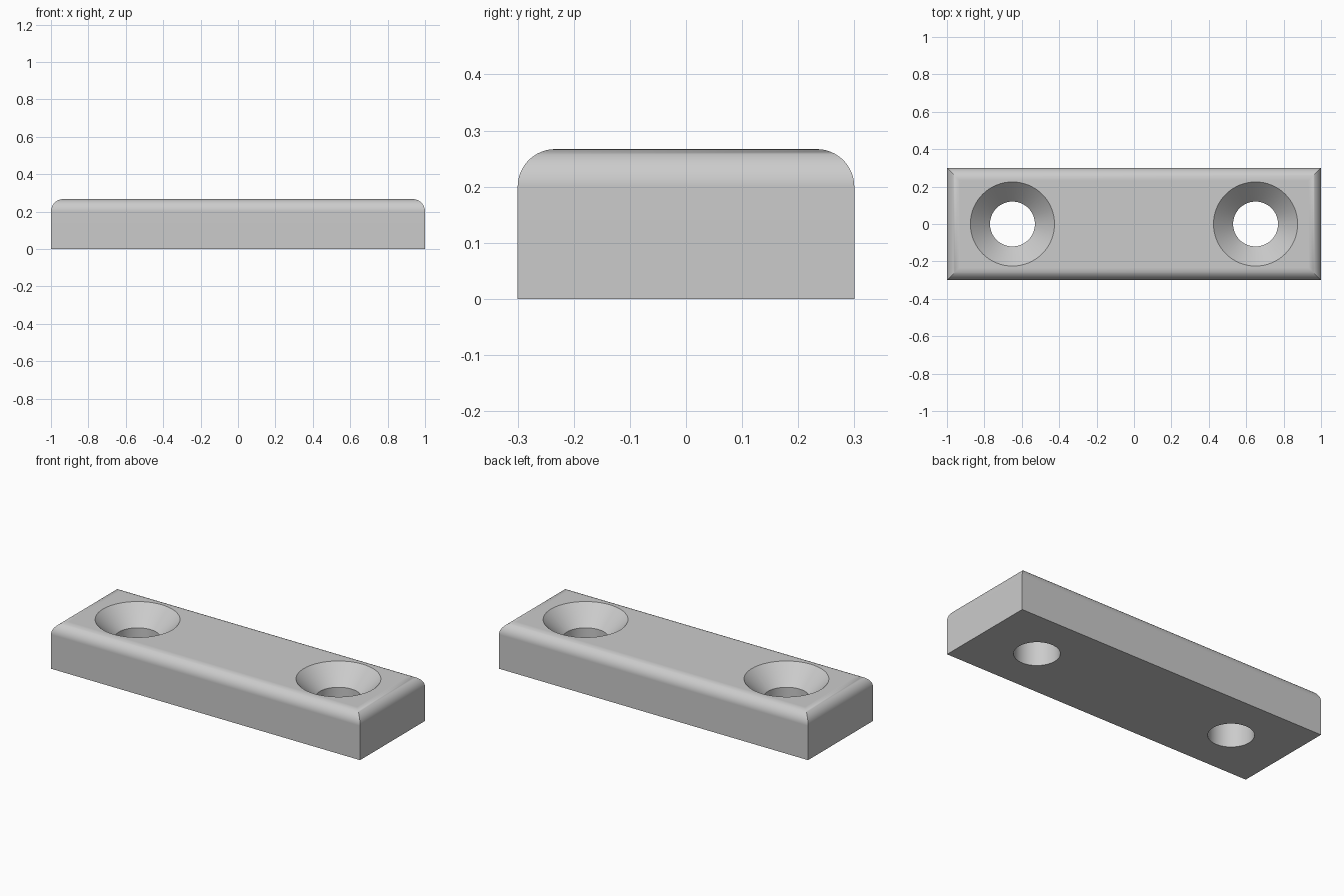
import bpy, bmesh
from math import sin, cos, pi

cube = bpy.data.objects.get("Cube")
if cube:
    bpy.data.objects.remove(cube, do_unlink=True)

HALF_X, HALF_Y, HEIGHT, FILLET = 1.0, 0.3, 0.267, 0.067
HOLE_X, HOLE_R, SINK_R = 0.65, 0.12, 0.225
ARC_STEPS, HOLE_SIDES = 12, 64

grey = bpy.data.materials.new("light grey")
grey.use_nodes = True
colour = (0.6, 0.6, 0.6, 1)
grey.diffuse_color = colour
grey.node_tree.nodes["Principled BSDF"].inputs["Base Color"].default_value = colour


def loft(name, rings):
    """Closed solid through a stack of matching rings of points."""
    bm = bmesh.new()
    loops = [[bm.verts.new(p) for p in ring] for ring in rings]
    n = len(loops[0])
    for low, high in zip(loops, loops[1:]):
        for i in range(n):
            j = (i + 1) % n
            bm.faces.new((low[i], low[j], high[j], high[i]))
    bm.faces.new(loops[0][::-1])
    bm.faces.new(loops[-1])
    mesh = bpy.data.meshes.new(name)
    bm.to_mesh(mesh)
    bm.free()
    mesh.materials.append(grey)
    obj = bpy.data.objects.new(name, mesh)
    bpy.context.collection.objects.link(obj)
    return obj


def rectangle(inset, z):
    x, y = HALF_X - inset, HALF_Y - inset
    return [(-x, -y, z), (x, -y, z), (x, y, z), (-x, y, z)]


def circle(cx, r, z):
    steps = [2 * pi * i / HOLE_SIDES for i in range(HOLE_SIDES)]
    return [(cx + r * cos(a), r * sin(a), z) for a in steps]


# Plate with rounded top edges that meet in mitred corners
rings = [rectangle(0, 0)]
for i in range(ARC_STEPS + 1):
    a = pi / 2 * i / ARC_STEPS
    rings.append(rectangle(FILLET * (1 - cos(a)), HEIGHT - FILLET + FILLET * sin(a)))
plate = loft("mounting_plate", rings)

# Countersunk screw holes
sink_z = HEIGHT - (SINK_R - HOLE_R)
cutters = []
for side in (-1, 1):
    cx = side * HOLE_X
    cutter = loft("screw_hole_cutter", [
        circle(cx, HOLE_R, -0.1), circle(cx, HOLE_R, sink_z),
        circle(cx, SINK_R, HEIGHT), circle(cx, SINK_R, HEIGHT + 0.1)])
    cutter.hide_render = True
    cut = plate.modifiers.new("screw hole", 'BOOLEAN')
    cut.operation, cut.solver, cut.object = 'DIFFERENCE', 'EXACT', cutter
    cutters.append(cutter)

# Apply the cuts and remove the cutters
bpy.context.view_layer.update()
graph = bpy.context.evaluated_depsgraph_get()
cut_mesh = bpy.data.meshes.new_from_object(plate.evaluated_get(graph))
plate.modifiers.clear()
plate.data = cut_mesh
for cutter in cutters:
    bpy.data.objects.remove(cutter, do_unlink=True)

# Smooth curved faces, keep the rims and mitres crisp
bpy.ops.object.select_all(action='DESELECT')
plate.select_set(True)
bpy.context.view_layer.objects.active = plate
bpy.ops.object.shade_smooth_by_angle(angle=pi / 6)
weighted = plate.modifiers.new("flat top shading", 'WEIGHTED_NORMAL')
weighted.keep_sharp = True
